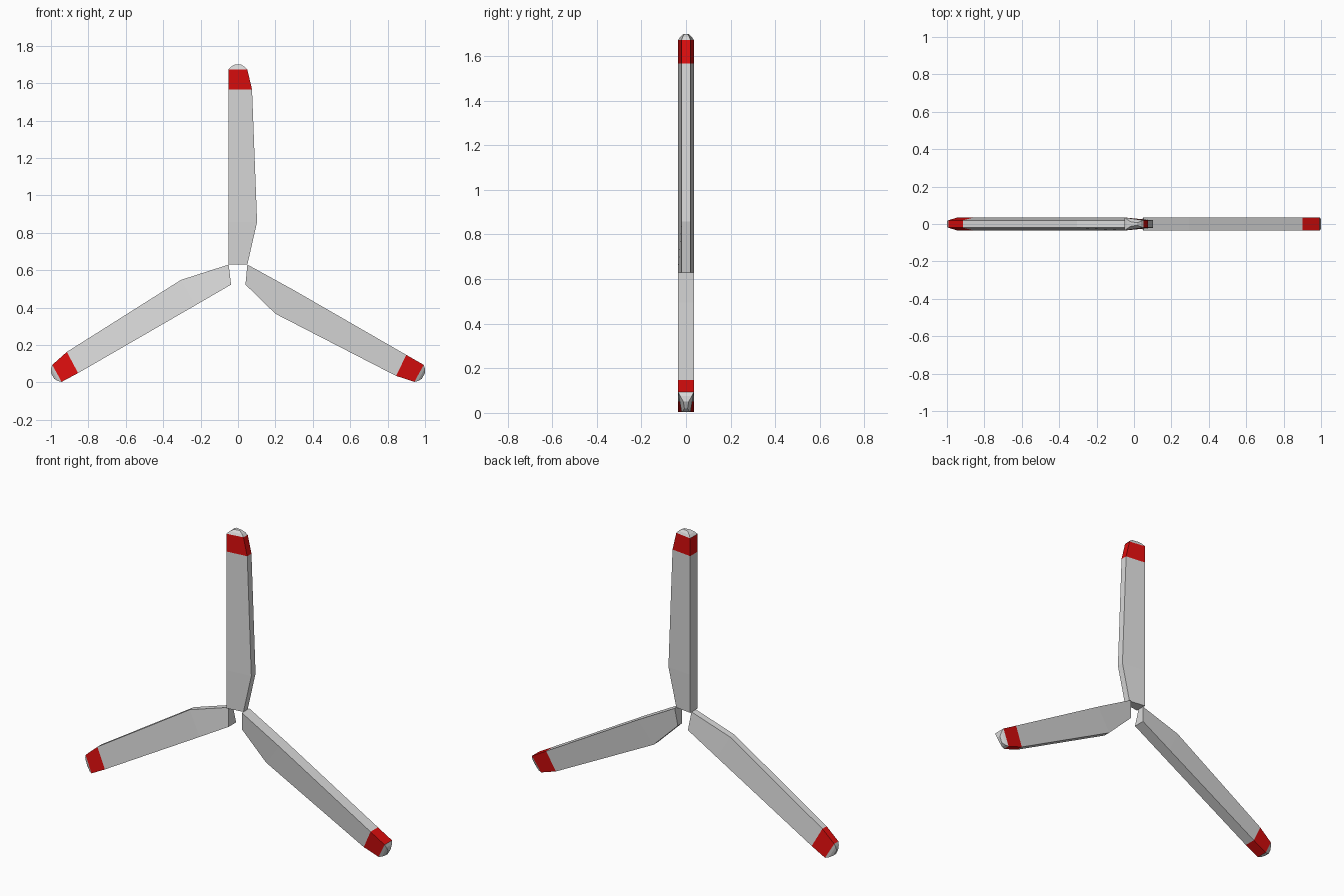
import bpy, bmesh
from mathutils import Vector

if "Cube" in bpy.data.objects:
    bpy.data.objects.remove(bpy.data.objects["Cube"])

THICK, THIN = 0.035, 0.02   # half thickness of the straight and tapered edges


def material(name, rgb):
    m = bpy.data.materials.new(name)
    m.diffuse_color = (*rgb, 1)
    m.use_nodes = True
    m.node_tree.nodes["Principled BSDF"].inputs["Base Color"].default_value = m.diffuse_color
    return m


grey = material("light_grey", (0.70, 0.70, 0.70))
red = material("warning_red", (0.70, 0.004, 0.004))


def section(straight, tapered):
    """Wedge cross-section between a straight-edge and tapered-edge point (x, z)."""
    (ax, az), (bx, bz) = straight, tapered
    return [Vector((ax, -THICK, az)), Vector((bx, -THIN, bz)),
            Vector((bx, THIN, bz)), Vector((ax, THICK, az))]


def loft(name, rings, band=None):
    bm = bmesh.new()
    loops = [[bm.verts.new(p) for p in r] for r in rings]
    for i, (lo, hi) in enumerate(zip(loops, loops[1:])):
        for k in range(4):
            n = (k + 1) % 4
            f = bm.faces.new((lo[k], lo[n], hi[n], hi[k]))
            f.material_index = 1 if i == band else 0
    bm.faces.new(loops[0][::-1])
    bm.faces.new(loops[-1])
    bmesh.ops.recalc_face_normals(bm, faces=bm.faces)
    mesh = bpy.data.meshes.new(name)
    bm.to_mesh(mesh)
    bm.free()
    for m in (grey, red):
        mesh.materials.append(m)
    ob = bpy.data.objects.new(name, mesh)
    bpy.context.collection.objects.link(ob)


# Stations from root to tip: root, widest point, start of red band, tip
blades = {
    "top": [((-.052, .63), (.05, .63)), ((-.052, .858), (.102, .858)),
            ((-.052, 1.566), (.075, 1.566)), ((-.052, 1.672), (.05, 1.672))],
    "right": [((.05, .63), (.04, .523)), ((.294, .496), (.20, .367)),
              ((.90, .147), (.845, .035)), ((.993, .094), (.943, .003))],
    "left": [((-.037, .523), (-.05, .63)), ((-.23, .411), (-.305, .548)),
             ((-.855, .05), (-.915, .163)), ((-.943, .003), (-.993, .094))],
}
outward = {"top": (0, 0, 1), "right": (.87, 0, -.5), "left": (-.87, 0, -.5)}

for side, stations in blades.items():
    rings = [section(*s) for s in stations]
    # Blade with the red band as its last segment
    loft(side + "_blade", rings, band=2)
    # Low rounded cap at the tip
    base = rings[-1]
    mid = sum(base, Vector()) / 4
    d = Vector(outward[side])
    cap = [[mid + (p - mid) * s + d * h for p in base]
           for s, h in ((1, 0), (.75, .014), (.35, .027))]
    loft(side + "_tip_cap", cap)
